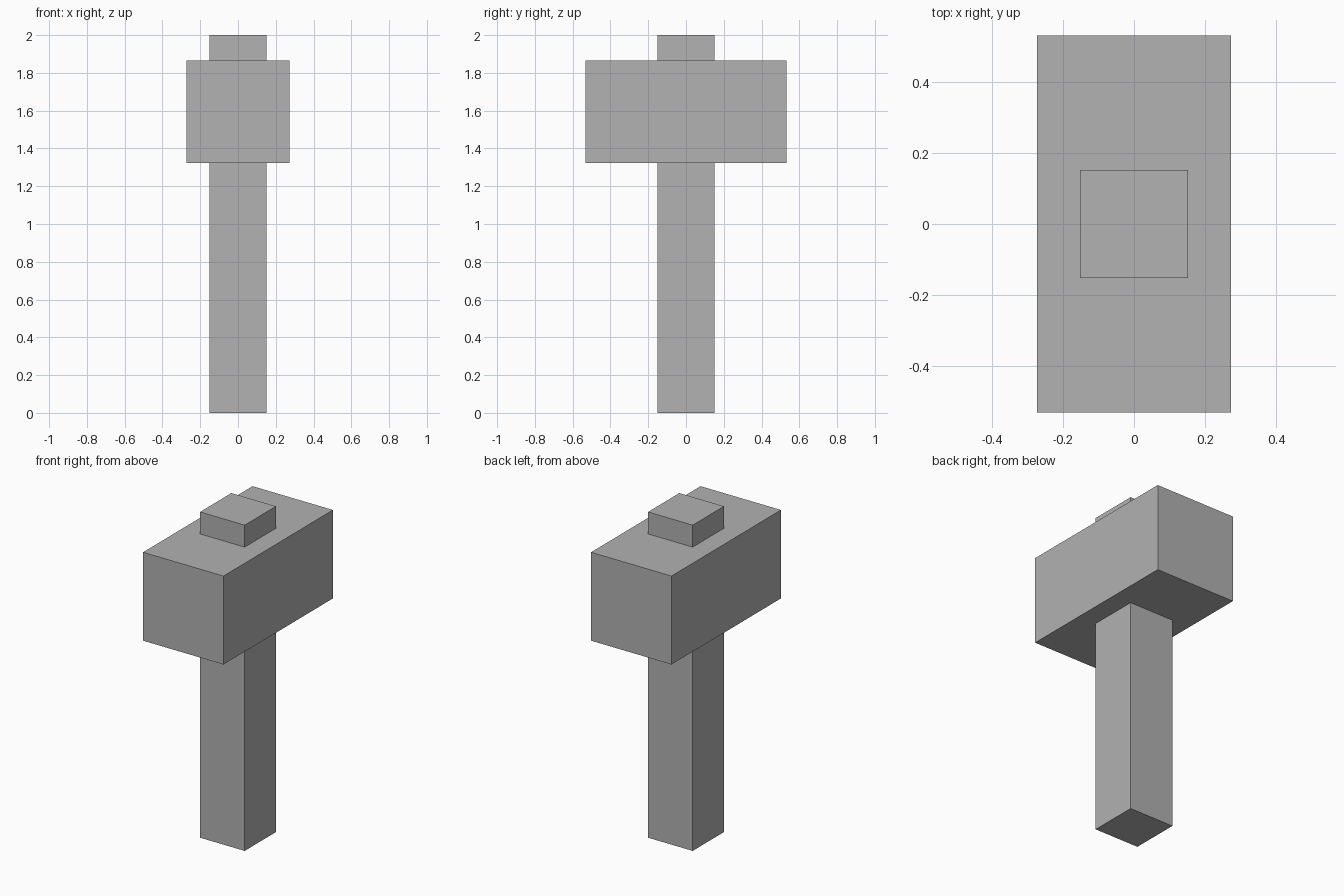
import bpy

if "Cube" in bpy.data.objects:
    bpy.data.objects.remove(bpy.data.objects["Cube"])

grey = bpy.data.materials.new("plain grey")
grey.diffuse_color = (0.445, 0.445, 0.445, 1.0)
grey.use_nodes = True
grey.node_tree.nodes["Principled BSDF"].inputs["Base Color"].default_value = grey.diffuse_color


def box(name, width, depth, bottom, top):
    """Centred box spanning bottom to top in height."""
    bpy.ops.mesh.primitive_cube_add(size=1, location=(0, 0, (bottom + top) / 2))
    obj = bpy.context.object
    obj.name = name
    obj.scale = (width, depth, top - bottom)
    bpy.ops.object.transform_apply(location=False, rotation=False, scale=True)
    obj.data.materials.append(grey)
    return obj


# Square handle running through the head and out of its top
box("handle", 0.303, 0.303, 0.0, 2.0)

# Block-shaped hammer head, long from front to back
box("hammer_head", 0.546, 1.062, 1.322, 1.865)
